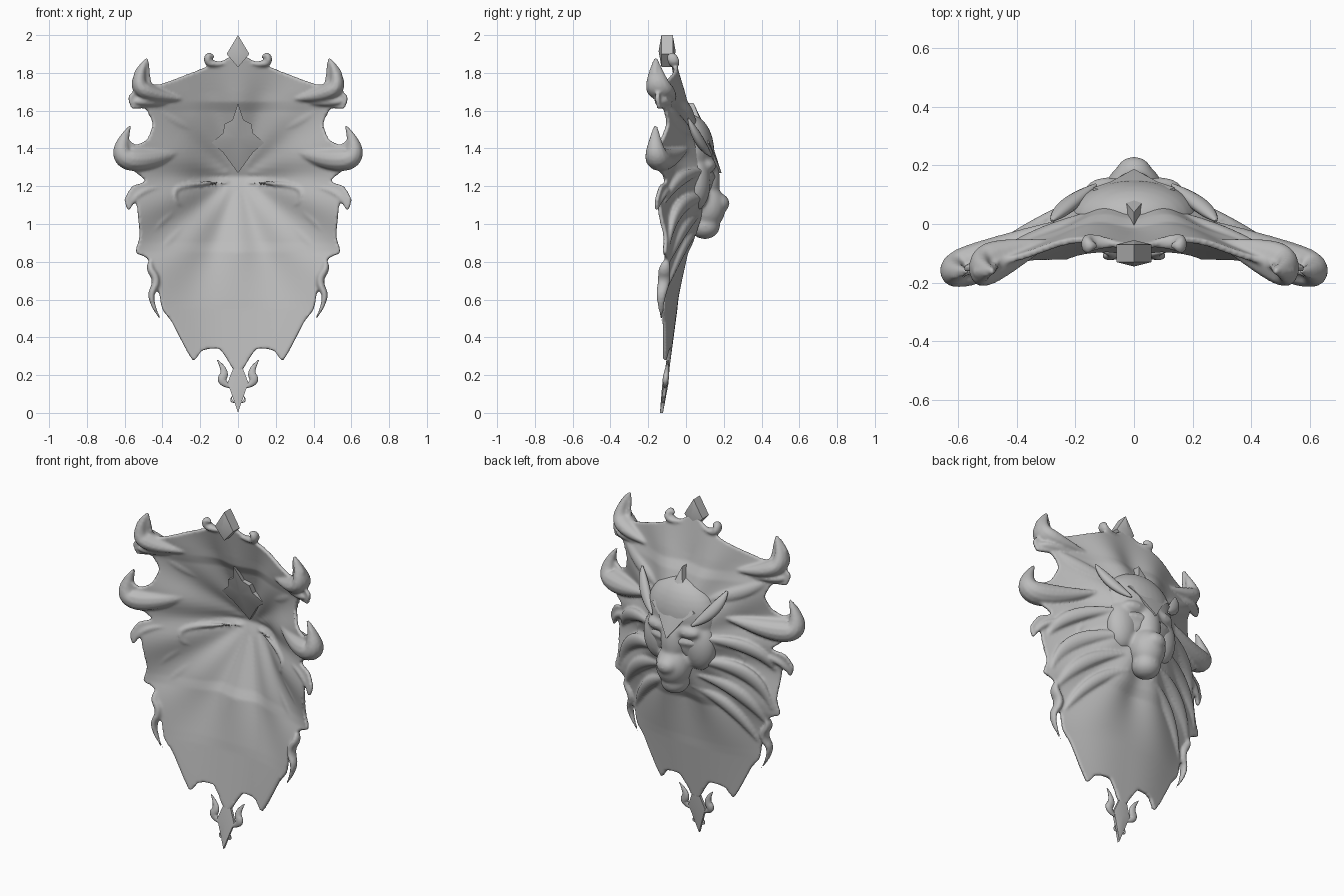
import bpy, bmesh, math
from mathutils import Vector, Matrix
from mathutils.geometry import delaunay_2d_cdt

cube = bpy.data.objects.get("Cube")
if cube:
    bpy.data.objects.remove(cube)

# Single stone grey material
stone = bpy.data.materials.new("stone grey")
stone.use_nodes = True
grey = (0.5, 0.5, 0.5, 1)
stone.diffuse_color = grey
stone.node_tree.nodes["Principled BSDF"].inputs["Base Color"].default_value = grey

# Depth of the shell down its centre line, by height
CENTRE = [(0, -.13), (.6, -.05), (.9, 0), (1.6, 0), (1.8, -.05), (2, -.1)]


def clamp(value):
    return min(1, max(0, value))


def centre_depth(z):
    """Linear lookup down the centre line."""
    z = 2 * clamp(z / 2)
    for (a, u), (b, v) in zip(CENTRE, CENTRE[1:]):
        if z <= b:
            return u + (v - u) * (z - a) / (b - a)


def depth(x, z):
    """The shell's y: a curved plate, hollowed for the face, with radiating folds."""
    x = abs(x)
    up = z - 1.25
    # plate that falls away to the rim
    rim = -.13 - .04 * z
    width = min(.48, .2 + .33 * z)
    y = rim + (centre_depth(z) - rim) * math.exp(-(x / width) ** 3)
    # tent-shaped hollow behind the face
    tent = clamp(1 - abs(up) / .4)
    y += .145 * tent * math.exp(-(x / .24) ** 3)
    # folds that fade out at the hub, the top and the lower plate
    fade = clamp(math.hypot(x, up) / .4) * clamp((z - .55) / .3) * clamp((2 - z) / .3)
    return y + .012 * fade * math.cos(10 * math.atan2(up, x))


def activate(*objs):
    bpy.ops.object.select_all(action='DESELECT')
    for obj in objs:
        obj.select_set(True)
    bpy.context.view_layer.objects.active = objs[0]


def finish(obj, angle=50):
    activate(obj)
    bpy.ops.object.shade_smooth_by_angle(angle=math.radians(angle))


def add_object(name, data):
    obj = bpy.data.objects.new(name, data)
    bpy.context.collection.objects.link(obj)
    data.materials.append(stone)
    return obj


def from_bmesh(name, bm):
    mesh = bpy.data.meshes.new(name)
    bm.to_mesh(mesh)
    bm.free()
    return add_object(name, mesh)


def fuse(obj, voxel, passes):
    """Melt overlapping pieces into one softened surface."""
    remesh = obj.modifiers.new("fuse", 'REMESH')
    remesh.mode = 'VOXEL'
    remesh.voxel_size = voxel
    obj.modifiers.new("soften", 'SMOOTH').iterations = passes
    activate(obj)
    bpy.ops.object.convert(target='MESH')


def mirrored(half):
    """Close a right-hand outline that starts and ends on the centre line."""
    return half + [(-x, z) for x, z in half[-2:0:-1]]


def rounded(loop, steps=4):
    """Hermite curve through every point of a closed outline."""
    pts = [Vector(p) for p in loop]
    count = len(pts)
    out = []
    for i in range(count):
        before, start, end, after = (pts[(i + k) % count] for k in (-1, 0, 1, 2))
        for s in range(steps):
            t = s / steps
            ease = t * t * (3 - 2 * t)
            leave = (end - before) * .3 * t * (1 - t) ** 2
            arrive = (after - start) * .3 * t * t * (1 - t)
            out.append(start.lerp(end, ease) + leave - arrive)
    return out


def locks(name, path, size, lift=0, thick=1.0):
    """A pair of strands that lie on the shell, tapered to both ends."""
    curve = bpy.data.curves.new(name, 'CURVE')
    curve.dimensions = '3D'
    curve.bevel_depth = size
    curve.bevel_resolution = 4
    curve.resolution_u = 8
    curve.use_fill_caps = True
    last = len(path) - 1
    for side in (1, -1):
        spline = curve.splines.new('NURBS')
        spline.points.add(last)
        for i, (x, z) in enumerate(path):
            point = spline.points[i]
            point.co = (side * x, (depth(x, z) + lift) / thick, z, 1)
            point.radius = .1 + math.sin(math.pi * (i / last) ** .8)
        spline.order_u = 3
        spline.use_endpoint_u = True
    obj = add_object(name, curve)
    obj.scale.y = thick
    activate(obj)
    bpy.ops.object.convert(target='MESH')
    obj = bpy.context.view_layer.objects.active
    finish(obj)
    return obj


def plate(name, half, surface, thickness, peak):
    """A faceted ornament, raised to a point on both faces."""
    loop = mirrored(half)
    mid = (half[0][1] + half[-1][1]) / 2
    bm = bmesh.new()
    faces = []
    for side in (-1, 1):
        rim = [bm.verts.new((x, surface(z) + side * thickness, z)) for x, z in loop]
        top = bm.verts.new((0, surface(mid) + side * (thickness + peak), mid))
        faces.append((rim, top))
    front, back = faces[0][0], faces[1][0]
    for i in range(len(loop)):
        j = (i + 1) % len(loop)
        bm.faces.new((front[i], front[j], back[j], back[i]))
        for rim, top in faces:
            bm.faces.new((rim[i], rim[j], top))
    bmesh.ops.recalc_face_normals(bm, faces=bm.faces)
    finish(from_bmesh(name, bm), 25)


# Shield shell: scrolled outline filled with a triangle grid and bent to depth
OUTLINE = [(0, 1.96), (.05, 1.88), (.22, 1.81), (.41, 1.74), (.46, 1.75), (.48, 1.88),
           (.55, 1.8), (.54, 1.72), (.58, 1.67), (.56, 1.61), (.49, 1.61), (.45, 1.53),
           (.48, 1.45), (.54, 1.42), (.59, 1.46), (.57, 1.52), (.63, 1.45), (.61, 1.33),
           (.49, 1.23), (.56, 1.2), (.6, 1.13), (.58, 1.07), (.54, 1.12), (.52, .94),
           (.54, .85), (.47, .81), (.42, .65), (.4, .55), (.35, .48), (.24, .28),
           (.19, .33), (.1, .34), (.05, .27), (0, .2)]
border = rounded(mirrored(OUTLINE))[::-1]
step = .025
grid = [Vector(((col + row % 2 / 2) * step, row * step))
        for row in range(80) for col in range(-26, 26)]
flat = delaunay_2d_cdt(border + grid, [], [list(range(len(border)))], 1, 1e-5)
bm = bmesh.new()
verts = [bm.verts.new((p.x, depth(p.x, p.y), p.y)) for p in flat[0]]
for face in flat[2]:
    bm.faces.new([verts[i] for i in face])
loose = [v for v in bm.verts if not v.link_faces]
bmesh.ops.delete(bm, geom=loose, context='VERTS')
shell = from_bmesh("shield_shell", bm)
solid = shell.modifiers.new("thickness", 'SOLIDIFY')
solid.thickness = .022
solid.offset = 0
activate(shell)
bpy.ops.object.convert(target='MESH')

# Relief melted into the shell: rolled horns and leaves, mane, scrolls and tendrils
relief = [
    locks("upper_horns", [(.28, 1.66), (.46, 1.68), (.55, 1.75), (.48, 1.88)], .05, thick=1.5),
    locks("upper_lobes", [(.36, 1.64), (.52, 1.65), (.56, 1.65)], .045, thick=1.5),
    locks("middle_horns", [(.25, 1.4), (.48, 1.33), (.66, 1.36), (.57, 1.52)], .065, thick=1.1),
    locks("side_leaves", [(.36, 1.19), (.55, 1.2), (.58, 1.07)], .035, thick=1.2),
    locks("crest_scrolls", [(.02, 1.86), (.16, 1.83), (.16, 1.91), (.12, 1.88)], .022, thick=1.5),
    locks("brow_mane", [(.15, 1.48), (.34, 1.53), (.48, 1.64)], .06, .005, .5),
    locks("cheek_mane", [(.17, 1.28), (.44, 1.26), (.5, 1.1)], .065, .012, .6),
    locks("middle_mane", [(.14, 1.14), (.42, 1.13), (.5, .88)], .075, .012, .6),
    locks("lower_mane", [(.12, 1.04), (.35, 1), (.46, .78)], .065, .012, .6),
    locks("chin_mane", [(.08, .96), (.28, .9), (.4, .66)], .055, .012, .6),
    locks("fold_scrolls", [(.04, 1.22), (.34, 1.22), (.34, 1.1), (.28, 1.1)], .018, -.01),
    locks("tendrils", [(.45, .83), (.48, .78), (.42, .7), (.48, .6), (.4, .48)], .022, thick=1.5)]
activate(shell, *relief)
bpy.ops.object.join()
fuse(shell, .008, 4)
finish(shell, 80)

# Lion head: blended ellipsoids, off-centre ones paired
BLOBS = {"skull": ((0, .02, 1.38), (.22, .13, .2)),
         "brow": ((.09, .11, 1.31), (.08, .05, .04)),
         "bridge": ((0, .1, 1.23), (.08, .08, .15)),
         "muzzle": ((0, .11, 1.09), (.1, .1, .12)),
         "nose": ((0, .18, 1.11), (.06, .05, .05)),
         "chin": ((0, .1, .99), (.08, .08, .07)),
         "cheek": ((.13, .05, 1.22), (.1, .08, .15))}
bm = bmesh.new()
for (x, y, z), radii in BLOBS.values():
    for side in ((1, -1) if x else (1,)):
        place = Matrix.Translation((side * x, y, z)) @ Matrix.Diagonal((*radii, 1))
        bmesh.ops.create_uvsphere(bm, u_segments=32, v_segments=16, radius=1, matrix=place)
head = from_bmesh("lion_head", bm)
fuse(head, .01, 8)
# keep the head out of the hollow side
for v in head.data.vertices:
    v.co.y = max(v.co.y, depth(v.co.x, v.co.z))
finish(head, 80)
locks("ears", [(.13, 1.36), (.24, 1.44), (.28, 1.56)], .055, .045, .7)

# Forehead gem and crown jewel
plate("forehead_gem", [(0, 1.64), (.03, 1.55), (.07, 1.53), (.08, 1.48), (.14, 1.43),
                       (.08, 1.38), (0, 1.27)], lambda z: (1.64 - z) * .4, .04, .015)
plate("crown_jewel", [(0, 2), (.06, 1.9), (0, 1.83)], lambda z: -.1, .03, .015)

# Bottom finial: stem, prongs and curls
plate("finial_stem", [(0, .3), (.055, .16), (.02, .06), (0, 0)], centre_depth, .008, .008)
locks("finial_prongs", [(.02, .13), (.1, .16), (.06, .22), (.11, .28)], .024, thick=.7)
locks("finial_curls", [(0, .06), (.05, .05), (.03, .09)], .01)
